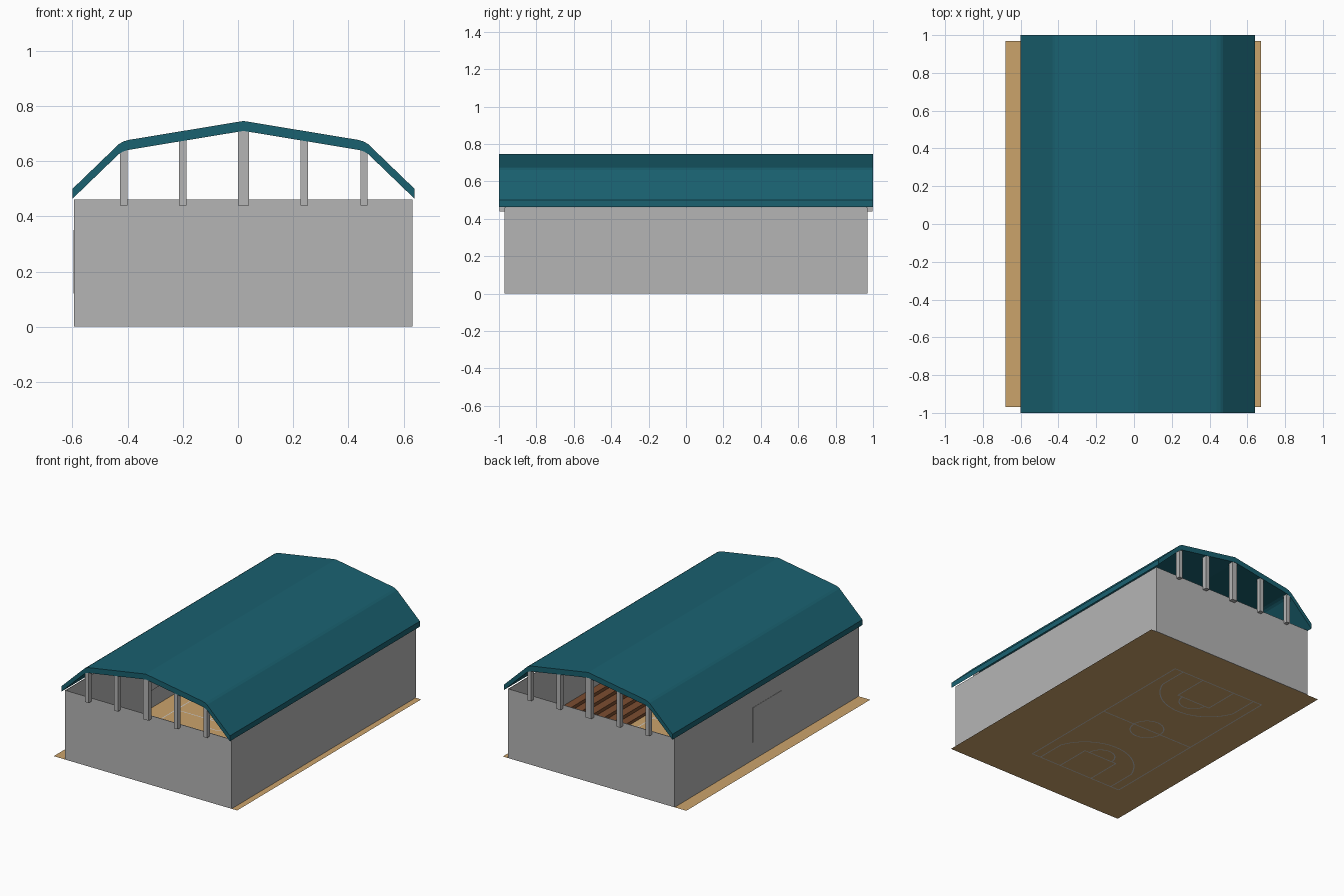
import bpy, bmesh
from math import pi, cos, sin, acos
from mathutils import Matrix, Vector
from mathutils.geometry import delaunay_2d_cdt

if "Cube" in bpy.data.objects:
    bpy.data.objects.remove(bpy.data.objects["Cube"])


def material(name, rgb):
    m = bpy.data.materials.new(name)
    m.diffuse_color = (*rgb, 1)
    m.use_nodes = True
    m.node_tree.nodes["Principled BSDF"].inputs["Base Color"].default_value = m.diffuse_color
    return m


TEAL = material("roof_teal", (0.01, 0.12, 0.163))
WOOD = material("floor_wood", (0.6, 0.37, 0.148))
BROWN = material("bench_brown", (0.2, 0.075, 0.03))
WHITE = material("line_white", (0.8, 0.8, 0.8))
GREY = material("wall_grey", (0.46, 0.46, 0.46))


def finish(name, bm, *mats, recalc=True):
    if recalc:
        bmesh.ops.recalc_face_normals(bm, faces=bm.faces)
    me = bpy.data.meshes.new(name)
    bm.to_mesh(me)
    bm.free()
    for m in mats:
        me.materials.append(m)
    ob = bpy.data.objects.new(name, me)
    bpy.context.collection.objects.link(ob)
    return ob


def box(name, lo, hi, mat=GREY):
    lo, hi = Vector(lo), Vector(hi)
    bm = bmesh.new()
    bmesh.ops.create_cube(bm, size=1, matrix=Matrix.Translation((lo + hi) / 2)
                          @ Matrix.Diagonal((*(hi - lo), 1)))
    return finish(name, bm, mat)


def extrude_y(name, profile, y0, y1, mat):
    """Extrude a closed x-z profile along y."""
    bm = bmesh.new()
    face = bm.faces.new([bm.verts.new((x, y0, z)) for x, z in profile])
    new = bmesh.ops.extrude_face_region(bm, geom=[face])["geom"]
    verts = [v for v in new if isinstance(v, bmesh.types.BMVert)]
    bmesh.ops.translate(bm, verts=verts, vec=(0, y1 - y0, 0))
    return finish(name, bm, mat)


# thin perimeter walls
X0, X1, Y, H, T, B = -0.595, 0.632, 0.97, 0.462, 0.004, 0.001
box("left_wall", (X0, -Y, B), (X0 + T, Y, H))
box("right_wall", (X1 - T, -Y, B), (X1, Y, H))
box("front_wall", (X0 + T, -Y, B), (X1 - T, -Y + T, H))
box("back_wall", (X0 + T, Y - T, B), (X1 - T, Y, H))

# folded roof shell
CX, THICK = 0.02, 0.036
half = [(0.62, 0.5), (0.452, 0.662), (0.437, 0.671), (0.418, 0.677)]
top = ([(CX - d, z) for d, z in half] + [(CX, 0.746)]
       + [(CX + d, z) for d, z in reversed(half)])
extrude_y("roof", top + [(x, z - THICK) for x, z in reversed(top)], -1, 1, TEAL)

# roof posts in both open gables
for side, s in (("front", -1), ("back", 1)):
    for i, (x, w, z) in enumerate([(-0.414, 0.026, 0.65), (-0.2, 0.028, 0.69),
                                   (CX, 0.04, 0.72), (0.24, 0.028, 0.69),
                                   (0.457, 0.026, 0.648)]):
        ya, yb = sorted((s * 0.966, s * 0.998))
        box(f"{side}_post_{i + 1}", (x - w / 2, ya, 0.44), (x + w / 2, yb, z))

# stepped bleachers against the right wall
ROWS, BX0, BX1, BH = 6, 0.3, 0.631, 0.13
dx, dz = (BX1 - BX0) / ROWS, BH / ROWS
steps = [(BX0, 0.002)]
for i in range(ROWS):
    steps += [(BX0 + i * dx, (i + 1) * dz), (BX0 + (i + 1) * dx, (i + 1) * dz)]
steps.append((BX1, 0.002))
extrude_y("bleachers", steps, -0.66, 0.66, BROWN)

# score panel on the left wall, just showing through it
box("score_panel", (-0.597, -0.15, 0.12), (-0.585, 0.15, 0.35))

# court marking paths, relative to the court centre
COURT_X, HW, HL, LW = -0.105, 0.35, 0.69, 0.007


def arc(cy, r, a0, a1, n=24):
    return [(r * cos(a0 + (a1 - a0) * i / n), cy + r * sin(a0 + (a1 - a0) * i / n))
            for i in range(n + 1)]


paths = [[(-HW, -HL), (HW, -HL), (HW, HL), (-HW, HL), (-HW, -HL)],
         [(-HW, 0), (HW, 0)],
         arc(0, 0.105, 0, 2 * pi, 32)]
R, EDGE, HOOP = 0.305, 0.285, 0.6
a = acos(EDGE / R)
end_paths = [[(-0.125, HL), (-0.125, 0.45), (0.125, 0.45), (0.125, HL)],
             arc(0.45, 0.09, pi, 2 * pi, 16),
             [(-EDGE, HL)] + arc(HOOP, R, pi + a, 2 * pi - a) + [(EDGE, HL)]]
for p in end_paths:
    paths += [p, [(x, -y) for x, y in p]]

# floor sheet with the markings cut into it as coplanar faces
pts = [Vector(c) for c in ((-0.68, -0.968), (0.672, -0.968), (0.672, 0.968), (-0.68, 0.968))]
faces = [[0, 1, 2, 3]]
for p in paths:
    for q0, q1 in zip(p, p[1:]):
        v0, v1 = Vector(q0), Vector(q1)
        d = (v1 - v0).normalized() * LW / 2
        n, off, k = Vector((-d.y, d.x)), Vector((COURT_X, 0)), len(pts)
        pts += [c + off for c in (v0 - d * 0.6 - n, v1 + d * 0.6 - n,
                                  v1 + d * 0.6 + n, v0 - d * 0.6 + n)]
        faces.append([k, k + 1, k + 2, k + 3])
verts, _, tris, _, _, origin = delaunay_2d_cdt(pts, [], faces, 1, 1e-5)
bm = bmesh.new()
bv = [bm.verts.new((v.x, v.y, 0)) for v in verts]
for tri, src in zip(tris, origin):
    f = bm.faces.new([bv[i] for i in tri])
    f.material_index = int(any(i > 0 for i in src))
    f.normal_update()
    if f.normal.z < 0:
        f.normal_flip()
finish("court_floor", bm, WOOD, WHITE, recalc=False)
